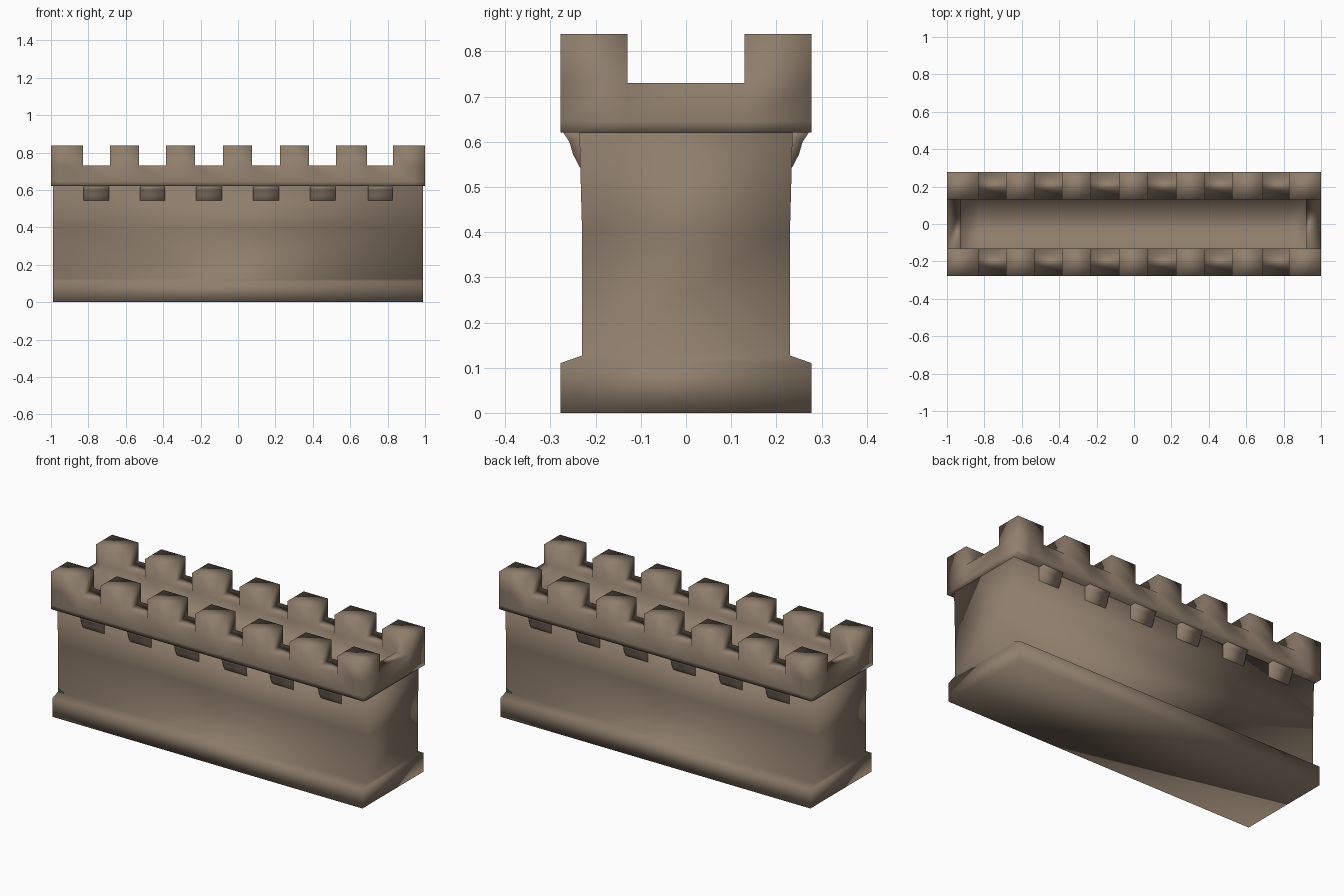
import bpy, bmesh

if "Cube" in bpy.data.objects:
    bpy.data.objects.remove(bpy.data.objects["Cube"])

stone = bpy.data.materials.new("brown_stone")
stone.diffuse_color = (0.275, 0.208, 0.150, 1)
stone.use_nodes = True
stone.node_tree.nodes["Principled BSDF"].inputs["Base Color"].default_value = stone.diffuse_color


def finish(name, bm):
    """Turn a bmesh into a softly shaded stone object."""
    bmesh.ops.remove_doubles(bm, verts=bm.verts, dist=0.0005)
    bmesh.ops.recalc_face_normals(bm, faces=bm.faces)
    for f in bm.faces:
        f.smooth = True
    me = bpy.data.meshes.new(name)
    bm.to_mesh(me)
    bm.free()
    me.materials.append(stone)
    ob = bpy.data.objects.new(name, me)
    bpy.context.collection.objects.link(ob)
    return ob


# wall with a stepped base: stacked rectangles joined by quads
bm = bmesh.new()
rings = []
for y, z in [(0.278, 0), (0.278, 0.11), (0.23, 0.127), (0.23, 0.40), (0.236, 0.62)]:
    rings.append([bm.verts.new((sx * 0.99, sy * y, z))
                  for sx, sy in [(-1, -1), (1, -1), (1, 1), (-1, 1)]])
for a, b in zip(rings, rings[1:]):
    for i in range(4):
        j = (i + 1) % 4
        bm.faces.new((a[i], a[j], b[j], b[i]))
bm.faces.new(rings[0][::-1])
bm.faces.new(rings[-1])
finish("wall", bm)

# battlement: blocks on a grid, keeping only their outer faces
teeth = [(-1.0, -0.83), (-0.685, -0.53), (-0.385, -0.23), (-0.08, 0.075),
         (0.225, 0.38), (0.525, 0.69), (0.83, 1.0)]
xs = sorted([v for t in teeth for v in t] + [-0.925, 0.92])
ys = [-0.278, -0.13, 0.13, 0.278]
zs = [0.62, 0.645, 0.73, 0.838]


def filled(i, j, k):
    if not (0 <= i < len(xs) - 1 and 0 <= j < 3 and 0 <= k < 3):
        return False
    mid = (xs[i] + xs[i + 1]) / 2
    if k == 0:
        return True                                   # walkway slab
    if k == 1:
        return j != 1 or i in (0, len(xs) - 2)        # low parapet all round
    return j != 1 and any(a < mid < b for a, b in teeth)


bm = bmesh.new()
for i in range(len(xs) - 1):
    for j in range(3):
        for k in range(3):
            if not filled(i, j, k):
                continue
            for axis in range(3):
                for side in (0, 1):
                    n = [i, j, k]
                    n[axis] += 2 * side - 1
                    if filled(*n):
                        continue
                    quad = []
                    for p, q in [(0, 0), (1, 0), (1, 1), (0, 1)]:
                        c = [i, j, k]
                        c[axis] += side
                        c[(axis + 1) % 3] += p
                        c[(axis + 2) % 3] += q
                        quad.append(bm.verts.new((xs[c[0]], ys[c[1]], zs[c[2]])))
                    if not side:
                        quad.reverse()
                    bm.faces.new(quad)
finish("battlement", bm)

# small brackets under the gaps between the teeth
profile = [(0.22, 0.625), (0.275, 0.625), (0.258, 0.60), (0.25, 0.572),
           (0.236, 0.545), (0.22, 0.53)]
bm = bmesh.new()
for (_, x0), (x1, _) in zip(teeth, teeth[1:]):
    for s in (-1, 1):
        a = [bm.verts.new((x0 + 0.005, s * y, z)) for y, z in profile]
        b = [bm.verts.new((x1 - 0.005, s * y, z)) for y, z in profile]
        bm.faces.new(a)
        bm.faces.new(b[::-1])
        for i in range(len(profile)):
            j = (i + 1) % len(profile)
            bm.faces.new((a[i], b[i], b[j], a[j]))
finish("brackets", bm)
